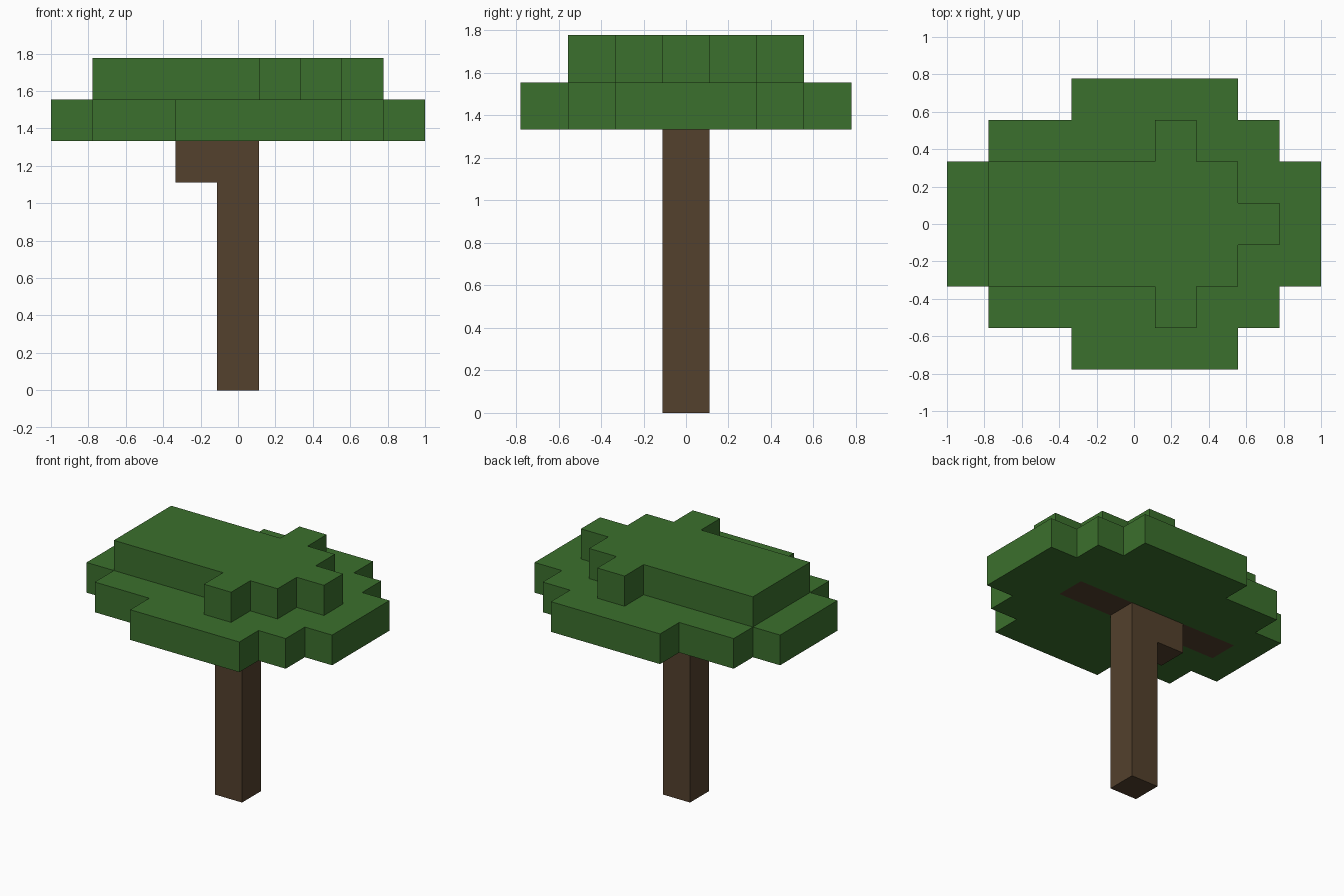
import bpy
import bmesh
from mathutils import Vector

if "Cube" in bpy.data.objects:
    bpy.data.objects.remove(bpy.data.objects["Cube"], do_unlink=True)

CELL = 2 / 9  # edge length of one block


def make_material(name, rgb):
    mat = bpy.data.materials.new(name)
    mat.use_nodes = True
    color = (*rgb, 1)
    mat.diffuse_color = color
    mat.node_tree.nodes["Principled BSDF"].inputs["Base Color"].default_value = color
    return mat


def blocks(xs, ys, zs):
    """Grid cells filling inclusive ranges."""
    span = lambda r: range(r[0], r[1] + 1)
    return {(x, y, z) for x in span(xs) for y in span(ys) for z in span(zs)}


def layer(z, row_spans):
    """One layer of leaves, mirrored front to back; keys are rows from the centre."""
    cells = set()
    for row, span in row_spans.items():
        for y in {row, -row}:
            cells |= blocks(span, (y, y), (z, z))
    return cells


def build(name, cells, occupied, mat):
    """Make a part from its cells, keeping only faces open to the air."""
    bm = bmesh.new()
    for cell in sorted(cells):
        for axis in range(3):
            for sign in (-1, 1):
                normal = Vector((0, 0, 0))
                normal[axis] = sign
                if tuple(int(c + n) for c, n in zip(cell, normal)) in occupied:
                    continue
                u = Vector((0, 0, 0))
                u[(axis + 1) % 3] = 0.5
                v = normal.cross(u)
                centre = Vector(cell) + Vector((0, 0, 0.5)) + normal / 2
                corners = (-u - v, u - v, u + v, v - u)
                bm.faces.new([bm.verts.new((centre + c) * CELL) for c in corners])
    bmesh.ops.remove_doubles(bm, verts=bm.verts, dist=0.001)
    mesh = bpy.data.meshes.new(name)
    bm.to_mesh(mesh)
    bm.free()
    mesh.materials.append(mat)
    obj = bpy.data.objects.new(name, mesh)
    bpy.context.collection.objects.link(obj)


bark = make_material("brown bark", (0.087, 0.052, 0.026))
leaf = make_material("green leaves", (0.044, 0.162, 0.026))

# Wood: upright trunk, side branch, and a limb hidden in the leaves
trunk = blocks((0, 0), (0, 0), (0, 5))
branch = blocks((-1, -1), (0, 0), (5, 5))
limb = blocks((-3, 2), (0, 0), (6, 6))

# Leaves: wide lower layer around the limb, smaller upper layer
lower = layer(6, {0: (-4, 4), 1: (-4, 4), 2: (-3, 3), 3: (-1, 2)}) - limb
upper = layer(7, {0: (-3, 3), 1: (-3, 2), 2: (1, 1)})

occupied = trunk | branch | limb | lower | upper
parts = (
    ("trunk", trunk, bark),
    ("side_branch", branch, bark),
    ("inner_limb", limb, bark),
    ("lower_leaves", lower, leaf),
    ("upper_leaves", upper, leaf),
)
for part_name, part_cells, part_mat in parts:
    build(part_name, part_cells, occupied, part_mat)
